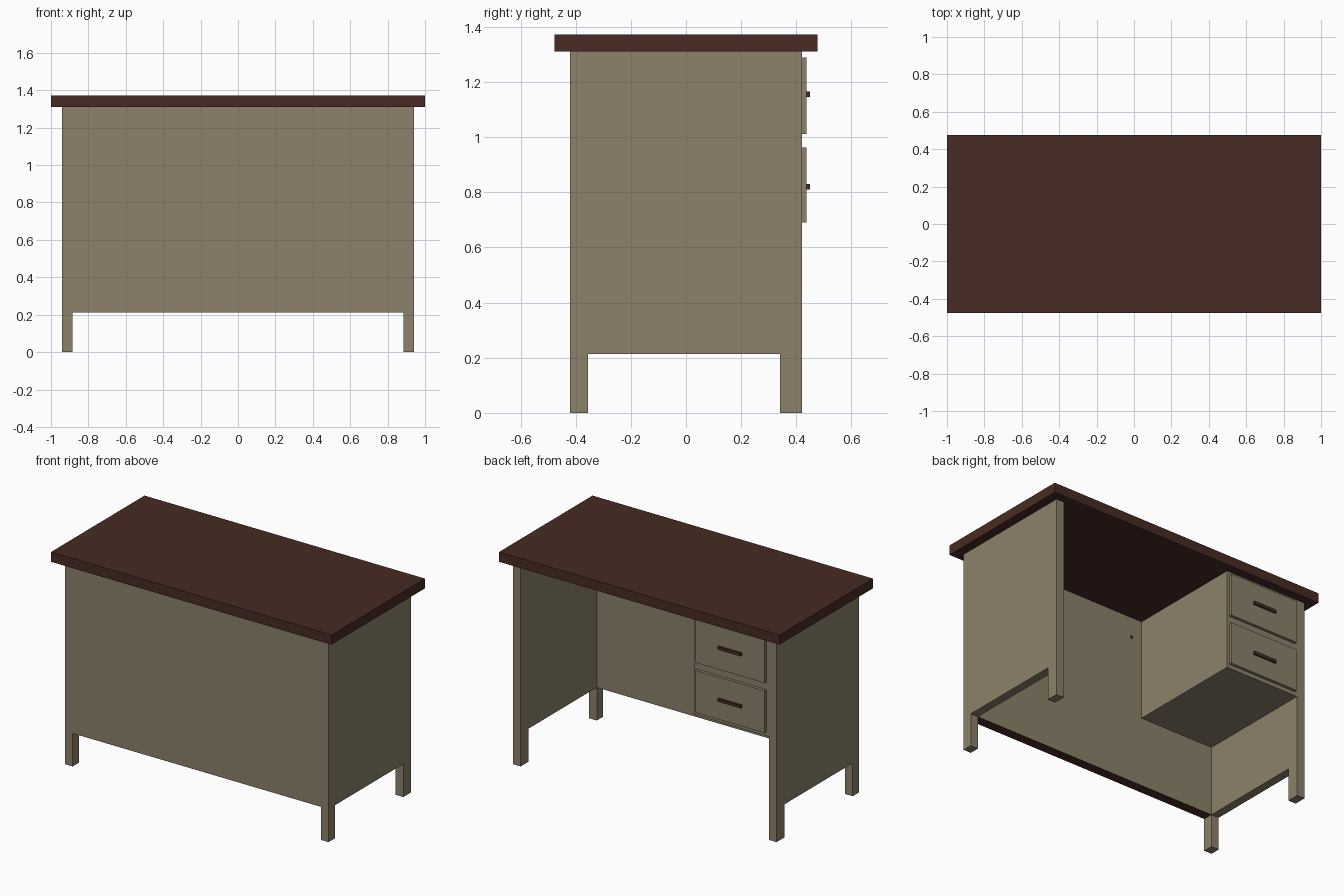
import bpy, bmesh

if "Cube" in bpy.data.objects:
    bpy.data.objects.remove(bpy.data.objects["Cube"])


def material(name, rgb):
    m = bpy.data.materials.new(name)
    m.diffuse_color = (*rgb, 1)
    m.use_nodes = True
    m.node_tree.nodes["Principled BSDF"].inputs["Base Color"].default_value = m.diffuse_color
    return m


TAN = material("tan_paint", (0.262, 0.220, 0.147))
BROWN = material("dark_brown_wood", (0.063, 0.024, 0.016))


def finish(name, bm, *mats):
    bmesh.ops.recalc_face_normals(bm, faces=bm.faces)
    mesh = bpy.data.meshes.new(name)
    bm.to_mesh(mesh)
    bm.free()
    for m in mats:
        mesh.materials.append(m)
    ob = bpy.data.objects.new(name, mesh)
    bpy.context.collection.objects.link(ob)
    return ob


def box(name, x, y, z, mat, under=None):
    """Box from axis ranges; 'under' optionally colours the downward face."""
    bm = bmesh.new()
    bmesh.ops.create_cube(bm, size=1)
    for v in bm.verts:
        v.co = [r[0] + (c + 0.5) * (r[1] - r[0]) for c, r in zip(v.co, (x, y, z))]
    bm.normal_update()
    if under:
        for f in bm.faces:
            f.material_index = int(f.normal.z < -0.5)
    return finish(name, bm, mat, *([under] if under else []))


def side_panel(name, x0, x1):
    """Side panel with two legs, extruded from its outline."""
    outline = [(-0.42, 0), (-0.355, 0), (-0.355, 0.213), (0.341, 0.213),
               (0.341, 0), (0.42, 0), (0.42, 1.31), (-0.42, 1.31)]
    bm = bmesh.new()
    face = bm.faces.new([bm.verts.new((x0, y, z)) for y, z in outline])
    ext = bmesh.ops.extrude_face_region(bm, geom=[face])
    for v in ext["geom"]:
        if isinstance(v, bmesh.types.BMVert):
            v.co.x = x1
    return finish(name, bm, TAN)


# desk top
box("desk_top", (-1, 1), (-0.476, 0.476), (1.31, 1.373), BROWN)

# side panels with legs
side_panel("left_side_panel", -0.94, -0.885)
side_panel("right_side_panel", 0.885, 0.94)

# front modesty panel with a dark lower edge
box("front_panel", (-0.885, 0.885), (-0.42, -0.355), (0.213, 1.31), TAN, BROWN)

# small stud on the inside of the front panel
box("panel_stud", (-0.287, -0.272), (-0.356, -0.35), (1.173, 1.188), BROWN)

# drawer cabinet
box("drawer_cabinet", (-0.885, -0.355), (-0.355, 0.418), (0.664, 1.31), TAN)

# drawer fronts and handles
for label, z0, z1 in (("upper", 1.012, 1.288), ("lower", 0.69, 0.963)):
    box(label + "_drawer_front", (-0.867, -0.372), (0.417, 0.437), (z0, z1), TAN)
    zc = (z0 + z1) / 2 + 0.0
    zc += 0.005 if label == "upper" else -0.007
    box(label + "_drawer_handle", (-0.705, -0.54), (0.436, 0.449),
        (zc - 0.01, zc + 0.01), BROWN)
